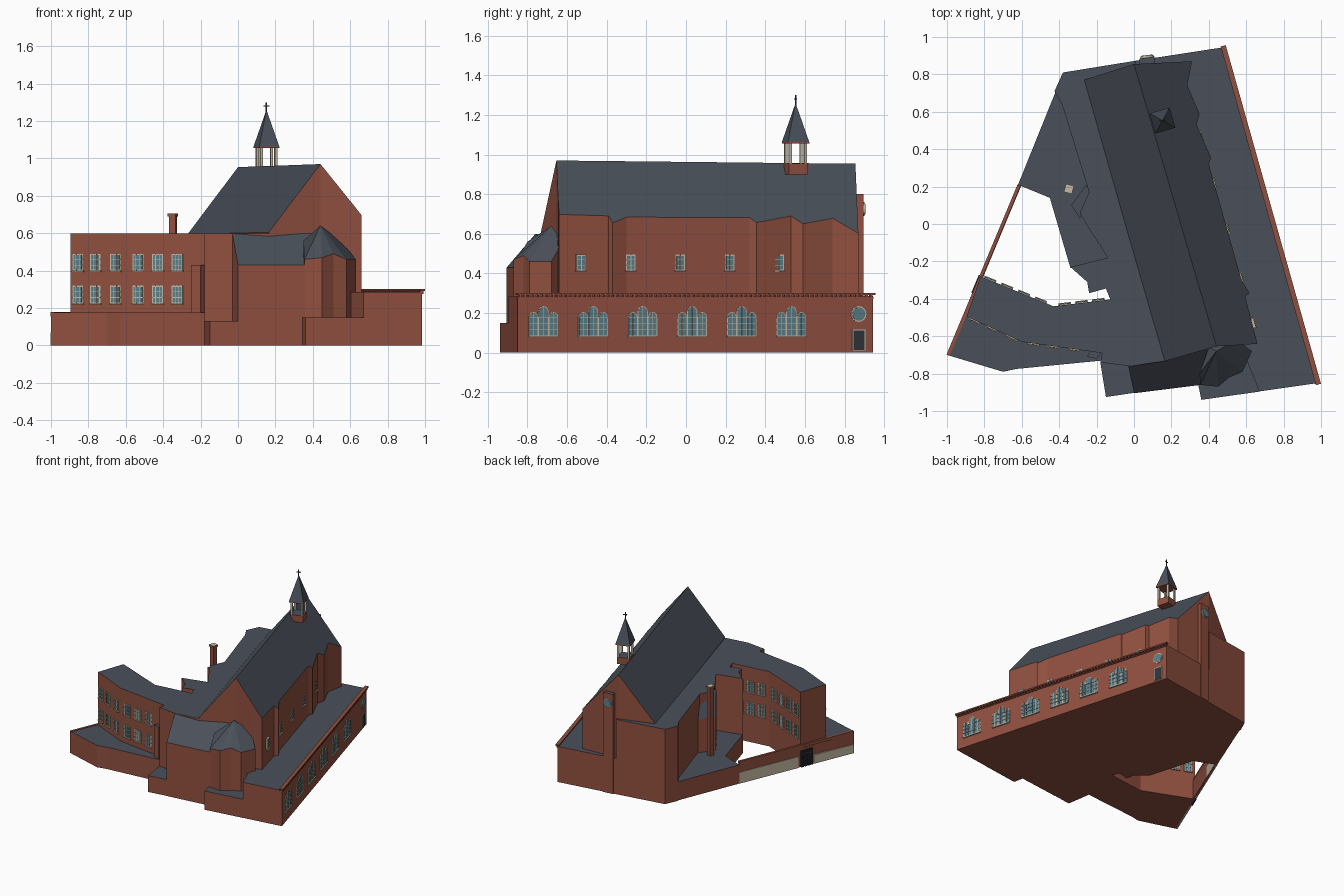
import bpy, bmesh, math
from mathutils import Vector, Matrix

if "Cube" in bpy.data.objects:
    bpy.data.objects.remove(bpy.data.objects["Cube"])


def mat(name, c):
    m = bpy.data.materials.new(name)
    m.diffuse_color = (*c, 1)
    m.use_nodes = True
    m.node_tree.nodes["Principled BSDF"].inputs["Base Color"].default_value = m.diffuse_color
    return m


BRICK = mat("brick", (.28, .08, .05))
ROOF = mat("slate", (.068, .08, .102))
STONE = mat("stone", (.55, .48, .37))
GLASS = mat("glass", (.10, .21, .25))
DARK = mat("dark", (.03, .035, .045))
MATS = [BRICK, ROOF, STONE, GLASS, DARK]


def finish(bm, name):
    bmesh.ops.recalc_face_normals(bm, faces=bm.faces[:])
    me = bpy.data.meshes.new(name)
    bm.to_mesh(me)
    bm.free()
    for m in MATS:
        me.materials.append(m)
    ob = bpy.data.objects.new(name, me)
    bpy.context.collection.objects.link(ob)
    return ob


def prism(name, pts, top, base=0, apex=None, roof=1):
    """Vertical walls over a footprint; top is a number, list or function of (x, y)."""
    bm = bmesh.new()
    n = len(pts)
    zs = [top(*p) if callable(top) else top[i] if isinstance(top, list) else top
          for i, p in enumerate(pts)]
    lo = [bm.verts.new((*p, base)) for p in pts]
    hi = [bm.verts.new((*p, z)) for p, z in zip(pts, zs)]
    bm.faces.new(lo[::-1])
    for i in range(n):
        j = (i + 1) % n
        bm.faces.new((lo[i], lo[j], hi[j], hi[i]))
    if apex:
        a = bm.verts.new(apex)
        caps = [bm.faces.new((hi[i], hi[(i + 1) % n], a)) for i in range(n)]
    else:
        caps = [bm.faces.new(hi)]
    for f in caps:
        f.material_index = roof
    return finish(bm, name)


def wall(p, q):
    """Frame on a wall: s along p to q, d outward (right of travel), z up."""
    a = (Vector(q) - Vector(p)).normalized()
    return Matrix(((a.x, a.y, 0, p[0]), (a.y, -a.x, 0, p[1]), (0, 0, 1, 0), (0, 0, 0, 1)))


def plate(bm, M, outline, d0, d1, m):
    A = [bm.verts.new(M @ Vector((s, d0, z))) for s, z in outline]
    B = [bm.verts.new(M @ Vector((s, d1, z))) for s, z in outline]
    n = len(A)
    fs = [bm.faces.new(A), bm.faces.new(B[::-1])]
    fs += [bm.faces.new((A[i], B[i], B[(i + 1) % n], A[(i + 1) % n])) for i in range(n)]
    for f in fs:
        f.material_index = m


def rect(s0, s1, z0, z1):
    return [(s0, z0), (s1, z0), (s1, z1), (s0, z1)]


def disc(s, z, r, n=16):
    return [(s + r * math.cos(2 * math.pi * i / n), z + r * math.sin(2 * math.pi * i / n)) for i in range(n)]


def arch(s, w, z0, z1):
    r = w / 2
    return [(s - r, z0), (s + r, z0)] + [
        (s + r * math.cos(t * math.pi / 6), z1 - r + r * math.sin(t * math.pi / 6)) for t in range(7)]


def sash(bm, M, s, w, z0, z1, nx=2, nz=3):
    h = w / 2
    plate(bm, M, rect(s - h, s + h, z0, z1), -.03, .004, 2)
    plate(bm, M, rect(s - h + .006, s + h - .006, z0 + .006, z1 - .006), 0, .006, 3)
    for i in range(1, nx):
        c = s - h + w * i / nx
        plate(bm, M, rect(c - .0015, c + .0015, z0, z1), 0, .009, 2)
    for i in range(1, nz):
        c = z0 + (z1 - z0) * i / nz
        plate(bm, M, rect(s - h, s + h, c - .0015, c + .0015), 0, .009, 2)
    plate(bm, M, rect(s - h - .004, s + h + .004, z0 - .006, z0), -.01, .012, 2)


# nave with steep roof, eaves following the zigzag buttressed wall
def slope(x, y):
    return .97 - 1.27 * abs(.962 * x + .2726 * y - .246)


prism("nave_left", [(0, .855), (-.27, .77), (.165, -.733), (.441, -.654)], slope)
prism("nave_right", [(0, .855), (.441, -.654), (.60, -.645), (.66, -.64), (.595, -.39), (.618, -.37),
                     (.575, -.30), (.40, .32), (.412, .355), (.335, .53), (.35, .59), (.285, .74),
                     (.31, .87)], slope)
prism("back_pilaster", [(.03, .85), (.11, .85), (.11, .895), (.03, .885)], .80)

# low side aisle and front steps
prism("side_aisle", [(.48, .945), (.01, .873), (.01, .8), (.55, -.6), (.67, -.895), (.985, -.85)], .285)
prism("front_low_right", [(.36, -.94), (.672, -.896), (.62, -.6), (.3, -.65)], .15)
prism("front_low_left", [(-.18, -.74), (-.15, -.925), (.02, -.9), (.02, -.72)], .13)

# flat-roofed left aisle, joined wing and rear corner
prism("left_aisle", [(.01, .873), (-.38, .81), (-.425, .71), (-.385, .64), (-.24, .17), (-.29, .06),
                     (-.25, -.01), (-.14, -.18), (-.34, -.23), (-.25, -.31), (-.24, -.37), (-.15, -.345),
                     (-.12, -.42), (-.18, -.74), (-.02, -.76), (.165, -.733)], .6)
prism("wing", [(-.82, -.28), (-.895, -.495), (-.6, -.63), (-.17, -.69), (-.1, -.40), (-.43, -.44)], .6)
prism("lean_to", [(-.335, .1), (-.255, .21), (-.22, .14), (-.29, .03)], [.42, .42, .6, .6])
prism("rear_low_block", [(-.62, .21), (-.45, .14), (-.34, -.235), (-.1, -.18), (-.15, .2), (-.37, .72), (-.41, .73)], .15)
prism("front_terrace", [(-1, -.7), (-.7, -.79), (-.63, -.775), (-.17, -.73), (-.17, -.6), (-.6, -.55), (-.86, -.39)], .175)
prism("corner_pier", [(-.25, -.71), (-.2, -.72), (-.15, -.66), (-.2, -.6)], .43)

# front choir with pitched roof and polygonal turret
prism("choir", [(.0, -.905), (.36, -.86), (.44, -.66), (-.03, -.76)], [.43, .43, .6, .6])
prism("turret", [(.35, -.80), (.355, -.86), (.45, -.87), (.51, -.82), (.58, -.79), (.63, -.68), (.55, -.62),
                 (.40, -.66)], [.56, .46, .47, .49, .46, .46, .56, .6], apex=(.44, -.68, .64))

# courtyard wall with plaster band and gate
prism("courtyard_wall", [(-.62, .21), (-.83, -.3), (-.815, -.305), (-.605, .2)], .155, roof=0)
bm = bmesh.new()
M = wall((-.62, .21), (-1, -.7))
plate(bm, M, rect(0, .51, 0, .09), -.018, .003, 2)
plate(bm, M, rect(.64, .985, 0, .07), -.01, .003, 2)
for i in range(7):
    plate(bm, M, rect(.53 + i * .015, .538 + i * .015, 0, .13), -.01, .008, 4)
plate(bm, M, rect(.525, .63, .1, .11), -.01, .008, 4)
plate(bm, M, rect(0, .985, .155, .178), -.015, .003, 0)
finish(bm, "wall_band_and_gate")

# chimney
prism("chimney", [(-.37, .175), (-.335, .165), (-.325, .2), (-.36, .21)], .69)
prism("chimney_cap", [(-.376, .172), (-.333, .16), (-.32, .203), (-.363, .215)], .705, .69, roof=2)

# aisle front: traceried windows, round window, door
bm = bmesh.new()
M = wall((.985, -.85), (.48, .945))
for k in range(6):
    c = (-.72 + .25 * k + .85) / .962
    plate(bm, M, rect(c - .078, c + .078, .078, .086), -.01, .01, 2)
    for o, w, h in ((-.052, .05, .205), (0, .054, .235), (.052, .05, .205)):
        plate(bm, M, arch(c + o, w, .084, h), -.02, .003, 2)
        plate(bm, M, arch(c + o, w - .008, .088, h - .004), 0, .005, 3)
        plate(bm, M, rect(c + o - .001, c + o + .001, .088, h - .004), 0, .008, 2)
        for z in (.115, .145, .175):
            plate(bm, M, rect(c + o - w / 2, c + o + w / 2, z, z + .002), 0, .008, 2)
c = (.87 + .85) / .962
plate(bm, M, disc(c, .195, .04), -.02, .004, 2)
plate(bm, M, disc(c, .195, .034), 0, .006, 3)
plate(bm, M, rect(c - .034, c + .034, .012, .118), -.02, .004, 2)
plate(bm, M, rect(c - .029, c + .029, .014, .112), 0, .006, 4)
finish(bm, "aisle_windows_and_door")

# brick cornice with dentils
bm = bmesh.new()
L = 1.865
plate(bm, M, rect(0, L, .274, .281), -.02, .006, 0)
plate(bm, M, rect(-.008, L + .008, .292, .302), -.015, .013, 0)
for i in range(75):
    s = L * (i + .25) / 75
    plate(bm, M, rect(s, s + .012, .281, .292), -.01, .010, 0)
finish(bm, "aisle_cornice")

# clerestory windows and back rose window
bm = bmesh.new()
M = wall((.657, -.59), (.25, .846))
for y in (-.53, -.28, -.03, .22, .47):
    sash(bm, M, (y + .59) / .962, .05, .415, .495)
M = wall((.11, .895), (.03, .885))
plate(bm, M, disc(.04, .725, .036), -.02, .01, 2)
plate(bm, M, disc(.04, .725, .03), 0, .013, 3)
finish(bm, "nave_windows")

# wing windows, two floors on both sides
bm = bmesh.new()
rows = ((.225, .32), (.40, .49))
for p, q, xs in (((-.895, -.495), (-.6, -.63), (-.855, -.762, -.655)),
                 ((-.6, -.63), (-.17, -.69), (-.535, -.43, -.325)),
                 ((-.43, -.44), (-.82, -.28), (-.5, -.59, -.68, -.77)),
                 ((-.1, -.40), (-.43, -.44), (-.19, -.28, -.37))):
    M = wall(p, q)
    for x in xs:
        for z0, z1 in rows:
            sash(bm, M, abs(x - p[0]) / abs(M[0][0]), .06, z0, z1, 3, 3)
finish(bm, "wing_windows")

# bell turret: base, posts, rail, pyramid and cross
ax = Vector((.2726, -.962))
ay = Vector((.962, .2726))
mid = Vector((.152, .553))


def sq(h, u=0, v=0):
    c = mid + ax * u + ay * v
    return [tuple(c + ax * a * h + ay * b * h) for a, b in ((-1, -1), (1, -1), (1, 1), (-1, 1))]


prism("belfry_base", sq(.048), .955, .90)
for i, (a, b) in enumerate(((-1, -1), (1, -1), (1, 1), (-1, 1))):
    prism("belfry_post_%d" % i, sq(.007, a * .04, b * .04), 1.06, .92, roof=2).data.polygons.foreach_set(
        "material_index", [2] * 6)
prism("belfry_spire", sq(.056), 1.063, 1.055, apex=(*mid, 1.26))
for name, m, o in (("cross_upright", 0, rect(-.003, .003, 1.24, 1.30)), ("cross_arm", 0, rect(-.015, .015, 1.278, 1.284))):
    bm = bmesh.new()
    plate(bm, wall(tuple(mid), tuple(mid + ay)), o, -.003, .003, 4)
    finish(bm, name)
